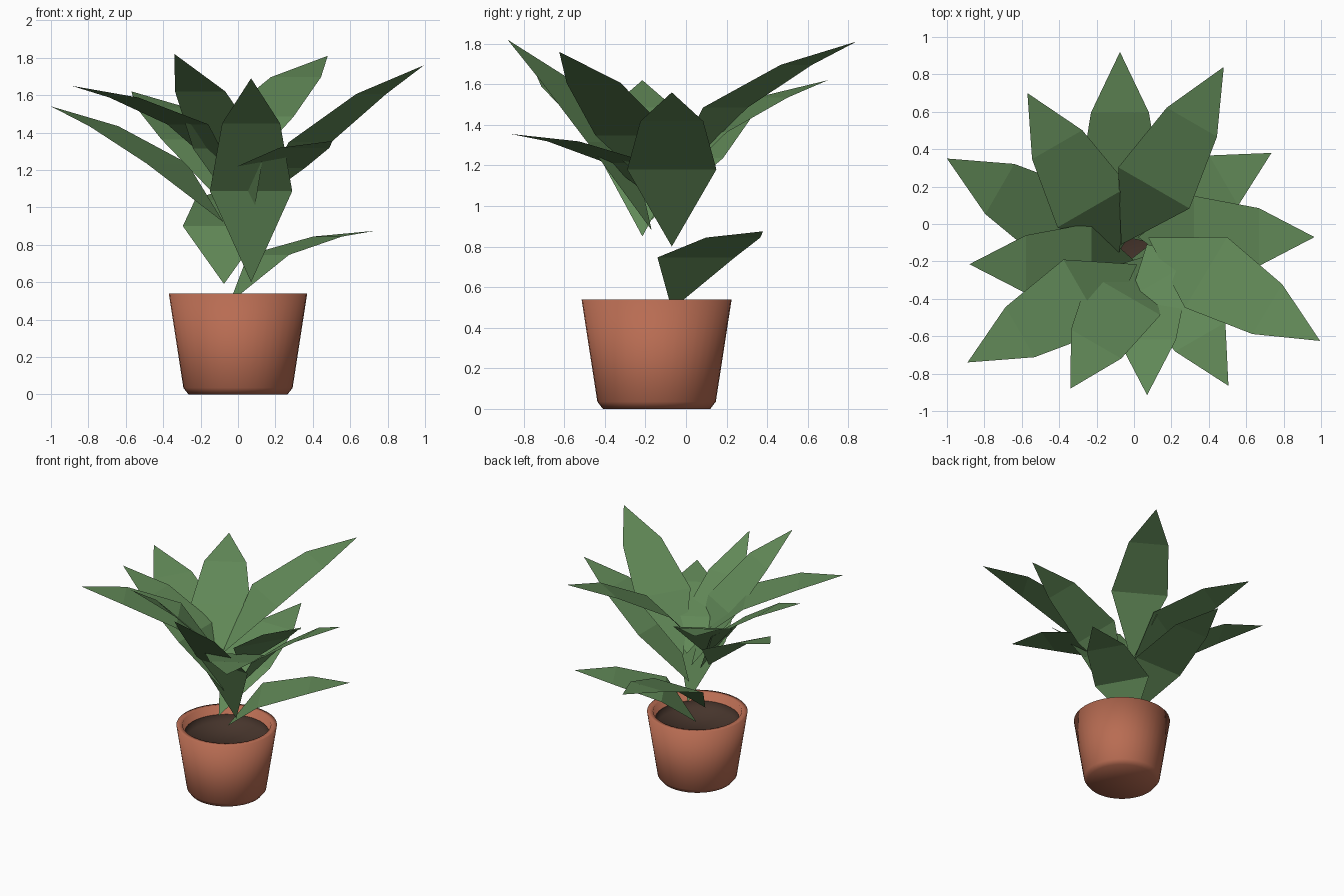
import bpy
import bmesh
from math import cos, sin, radians, pi
from mathutils import Vector

cube = bpy.data.objects.get("Cube")
if cube:
    bpy.data.objects.remove(cube)

POT_CENTRE = Vector((0, -0.145, 0))
SEGMENT_MID, SEGMENT_TIP = 0.42, 0.33     # leaf segment lengths
HALF_WIDE, HALF_MID = 0.22, 0.155         # leaf half widths
BEND = 9                                  # droop between segments, degrees


def make_material(name, colour):
    mat = bpy.data.materials.new(name)
    mat.use_nodes = True
    rgba = (*colour, 1)
    mat.diffuse_color = rgba
    bsdf = mat.node_tree.nodes["Principled BSDF"]
    bsdf.inputs["Base Color"].default_value = rgba
    bsdf.inputs["Roughness"].default_value = 0.8
    return mat


terracotta = make_material("terracotta", (0.48, 0.15, 0.085))
soil_brown = make_material("soil brown", (0.06, 0.034, 0.024))
leaf_green = make_material("leaf green", (0.122, 0.254, 0.098))


def finish(name, bm, mat):
    mesh = bpy.data.meshes.new(name)
    bm.to_mesh(mesh)
    bm.free()
    mesh.materials.append(mat)
    obj = bpy.data.objects.new(name, mesh)
    bpy.context.collection.objects.link(obj)
    return obj


def lathe(name, profile, mat, sides=40):
    """Spin a (radius, height) profile around the pot axis, fully smooth."""
    bm = bmesh.new()
    verts = [bm.verts.new((r, 0, z)) for r, z in profile]
    edges = [bm.edges.new(pair) for pair in zip(verts, verts[1:])]
    bmesh.ops.spin(bm, geom=verts + edges, cent=(0, 0, 0), axis=(0, 0, 1),
                   angle=2 * pi, steps=sides, use_merge=True)
    bmesh.ops.remove_doubles(bm, verts=bm.verts, dist=0.0005)
    bmesh.ops.recalc_face_normals(bm, faces=bm.faces)
    for face in bm.faces:
        face.smooth = True
    obj = finish(name, bm, mat)
    obj.location = POT_CENTRE
    return obj


def leaf(name, tip, azimuth, pitch, scale, run, base_z):
    """Bent strip: pointed base, wide pair, narrower pair, pointed tip."""
    a = radians(azimuth)
    out = Vector((cos(a), sin(a), 0))
    side = Vector((-sin(a), cos(a), 0))

    def step(length, degrees):
        p = radians(degrees)
        return scale * length * (out * cos(p) + Vector((0, 0, sin(p))))

    tip = Vector(tip)
    mid = tip - step(SEGMENT_TIP, pitch)
    wide = mid - step(SEGMENT_MID, pitch + BEND)
    base = wide - out * run
    base.z = base_z

    bm = bmesh.new()
    b, t = bm.verts.new(base), bm.verts.new(tip)
    wl, wr = [bm.verts.new(wide + side * s * HALF_WIDE) for s in (1, -1)]
    ml, mr = [bm.verts.new(mid + side * s * HALF_MID) for s in (1, -1)]
    for corners in ((b, wr, wl), (wl, wr, mr, ml), (ml, mr, t)):
        bm.faces.new(corners)
    return finish(name, bm, leaf_green)


# Pot with a chamfered foot and thick wall
lathe("pot", [(0, 0), (0.265, 0), (0.292, 0.035), (0.37, 0.54),
              (0.325, 0.54), (0.305, 0.41), (0, 0.41)], terracotta)

# Sunken soil with a raised edge against the wall
lathe("soil", [(0, 0.425), (0.298, 0.425), (0.31, 0.48)], soil_brown)

# Leaves: tip, azimuth, pitch, scale, base run, base height
LEAVES = {
    "back": ((-0.075, 0.92, 1.1), 90, 10.5, 1, 0.34, 0.59),
    "back_left": ((0.48, 0.84, 1.81), 60, 18.5, 1.09, 0.35, 1.08),
    "low_left": ((0.735, 0.38, 0.875), 30, 6, 0.9, 0.24, 0.49),
    "left": ((0.965, -0.07, 1.56), 0, 25.5, 1, 0.3, 0.8),
    "high_left": ((0.995, -0.625, 1.76), -31, 25, 1.1, 0.36, 1.0),
    "front_left": ((0.505, -0.865, 1.355), -60, 7, 0.92, 0.2, 1.0),
    "front": ((0.07, -0.915, 1.69), -90, 39, 1.16, 0.17, 0.6),
    "front_right": ((-0.34, -0.88, 1.82), -120, 36, 1.03, 0.24, 0.88),
    "high_right": ((-0.89, -0.74, 1.65), -150, 11, 1, 0.33, 1.1),
    "right": ((-0.88, -0.215, 1.62), 180, 24, 1, 0.25, 0.85),
    "back_right": ((-1.0, 0.35, 1.54), 150, 18, 1.04, 0.35, 0.92),
    "high_back_right": ((-0.57, 0.7, 1.62), 120, 15, 1, 0.28, 1.02),
}
for place, shape in LEAVES.items():
    leaf(place + "_leaf", *shape)
